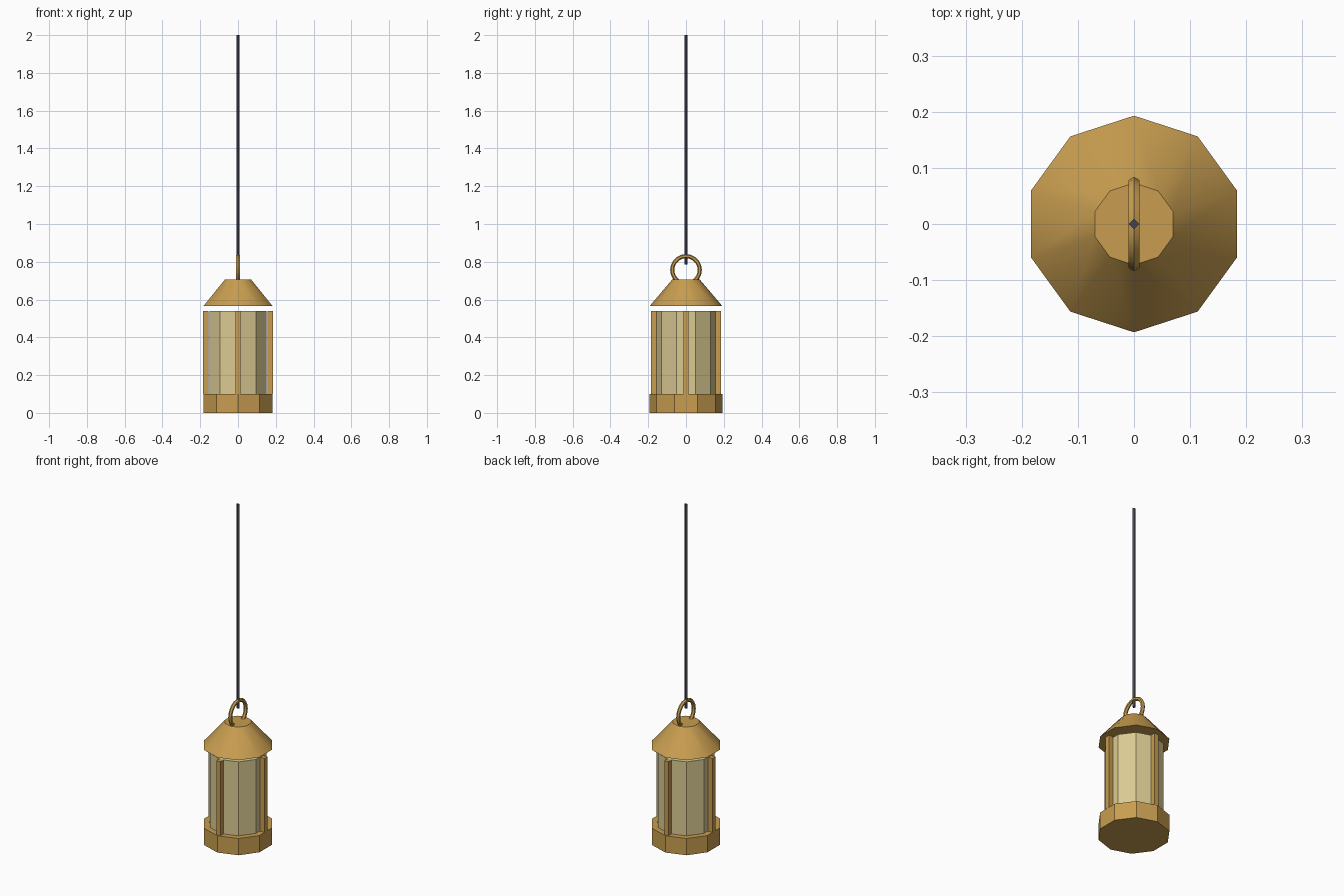
import bpy
import math

cube = bpy.data.objects.get("Cube")
if cube:
    bpy.data.objects.remove(cube, do_unlink=True)


def make_material(name, rgb):
    mat = bpy.data.materials.new(name)
    mat.use_nodes = True
    colour = (*rgb, 1.0)
    mat.diffuse_color = colour
    mat.node_tree.nodes["Principled BSDF"].inputs["Base Color"].default_value = colour
    return mat


brass = make_material("brass", (0.58, 0.34, 0.08))
glass = make_material("warm glass", (0.70, 0.59, 0.29))
iron = make_material("dark iron", (0.06, 0.06, 0.08))

SIDES = 10


def finish(name, mat):
    obj = bpy.context.object
    obj.name = name
    obj.data.name = name
    obj.data.materials.append(mat)
    bpy.ops.object.shade_smooth_by_angle(angle=math.radians(30))
    return obj


def prism(name, mat, sides, bottom_radius, top_radius, z0, z1):
    bpy.ops.mesh.primitive_cone_add(
        vertices=sides, radius1=bottom_radius, radius2=top_radius,
        depth=z1 - z0, location=(0, 0, (z0 + z1) / 2))
    return finish(name, mat)


# Lantern body: base, glass and tapered cap
prism("base", brass, SIDES, 0.193, 0.193, 0.0, 0.10)
prism("glass_body", glass, SIDES, 0.16, 0.16, 0.10, 0.54)
prism("cap", brass, SIDES, 0.193, 0.073, 0.565, 0.706)

# Four corner posts around the glass
for i, label in enumerate(("left", "back", "right", "front")):
    angle = i * math.pi / 2
    bpy.ops.mesh.primitive_cube_add(
        size=1, location=(0.17 * math.cos(angle), 0.17 * math.sin(angle), 0.32))
    bpy.context.object.scale = (0.028, 0.028, 0.44)
    bpy.ops.object.transform_apply(location=False, rotation=False, scale=True)
    finish(label + "_post", brass)

# Hanging ring, upright across the depth
bpy.ops.mesh.primitive_torus_add(
    major_segments=20, minor_segments=6, major_radius=0.073, minor_radius=0.011,
    location=(0, 0, 0.757), rotation=(0, math.pi / 2, 0))
finish("hanging_ring", brass)

# Suspension rod
prism("rod", iron, 4, 0.009, 0.009, 0.785, 2.0)
